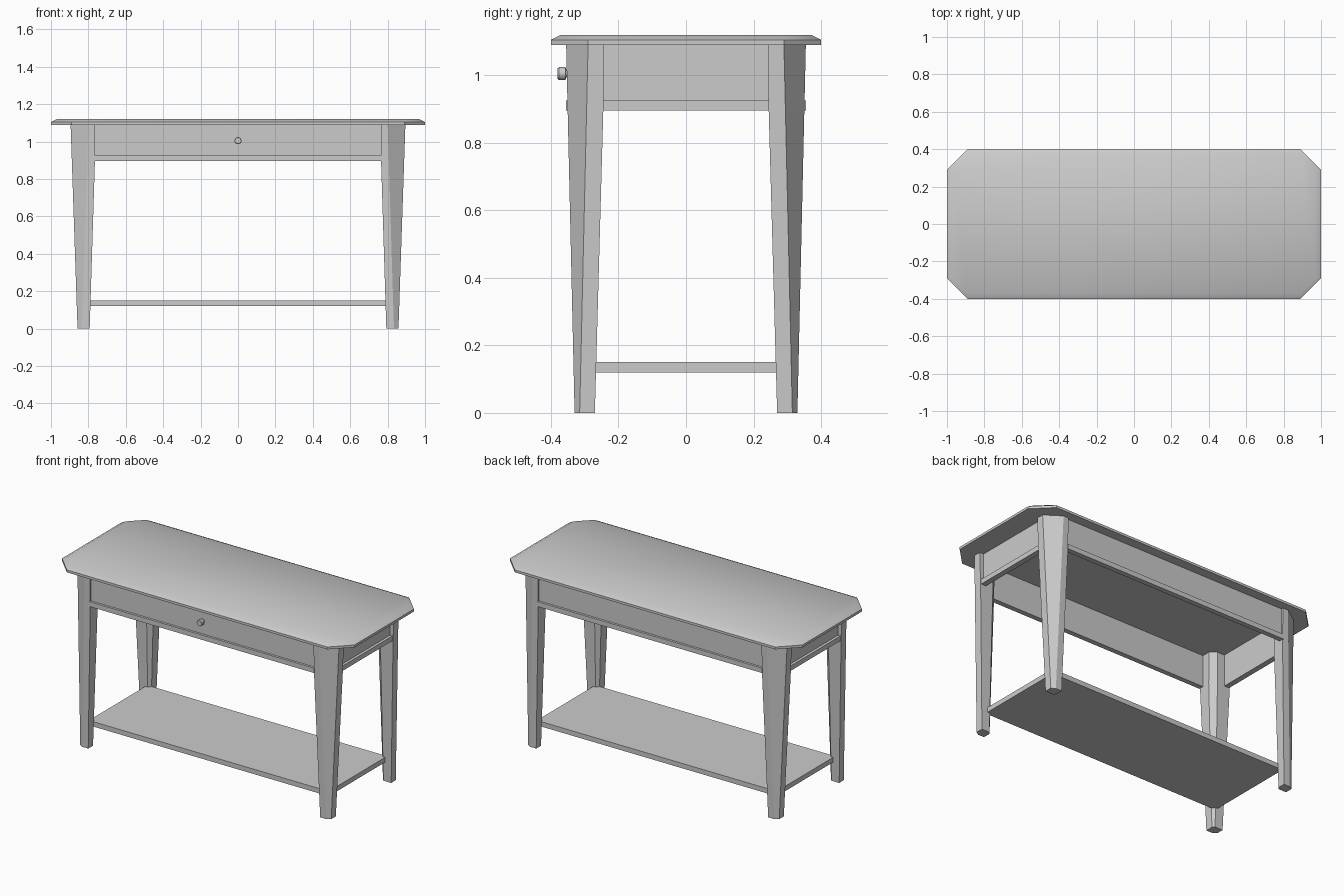
import bpy, bmesh, math
from mathutils import Vector

if "Cube" in bpy.data.objects:
    bpy.data.objects.remove(bpy.data.objects["Cube"], do_unlink=True)

grey = bpy.data.materials.new("plain_grey")
grey.use_nodes = True
colour = (0.6, 0.6, 0.6, 1)
grey.diffuse_color = colour
grey.node_tree.nodes["Principled BSDF"].inputs["Base Color"].default_value = colour


def finish(name, bm, smooth_angle=None):
    bmesh.ops.recalc_face_normals(bm, faces=bm.faces)
    mesh = bpy.data.meshes.new(name)
    bm.to_mesh(mesh)
    bm.free()
    mesh.materials.append(grey)
    if smooth_angle:
        for p in mesh.polygons:
            p.use_smooth = True
        mesh.set_sharp_from_angle(angle=math.radians(smooth_angle))
    obj = bpy.data.objects.new(name, mesh)
    bpy.context.collection.objects.link(obj)
    return obj


def loft(name, rings, smooth_angle=None):
    """Skin a closed solid through rings of matching points."""
    bm = bmesh.new()
    loops = [[bm.verts.new(p) for p in ring] for ring in rings]
    n = len(loops[0])
    for a, b in zip(loops, loops[1:]):
        for i in range(n):
            j = (i + 1) % n
            bm.faces.new((a[i], a[j], b[j], b[i]))
    bm.faces.new(loops[0])
    bm.faces.new(loops[-1])
    return finish(name, bm, smooth_angle)


def box(name, low, high):
    corners = [(low[0], low[1]), (high[0], low[1]), (high[0], high[1]), (low[0], high[1])]
    return loft(name, [[(x, y, z) for x, y in corners] for z in (low[2], high[2])])


def octagon(hx, hy, cut, z):
    quarter = [(hx, hy - cut), (hx - cut, hy)]
    pts = quarter + [(-x, y) for x, y in reversed(quarter)]
    pts += [(-x, -y) for x, y in pts]
    return [(x, y, z) for x, y in pts]


# Table top with clipped corners and a sloped upper edge
loft("table_top", [octagon(1, 0.4, 0.11, 1.09), octagon(1, 0.4, 0.11, 1.105),
                   octagon(0.97, 0.37, 0.08, 1.12)], 32)

# Tapered legs: clipped outer and inner corners, straight inside beside the apron
APRON_Z, TOP_Z = 0.895, 1.09
leg_top = [(0.895, 0.245), (0.895, 0.29), (0.80, 0.355),
           (0.765, 0.355), (0.765, 0.275), (0.80, 0.245)]
leg_foot = [(0.858, 0.27), (0.858, 0.315), (0.834, 0.33),
            (0.793, 0.33), (0.793, 0.283), (0.805, 0.27)]
leg_mid = []
for top, foot in zip(leg_top, leg_foot):
    mid = Vector(foot).lerp(Vector(top), APRON_Z / TOP_Z)
    x = top[0] if top[0] < 0.8 else mid.x
    y = top[1] if top[1] < 0.25 else mid.y
    leg_mid.append((x, y))

for side, sx in (("left", 1), ("right", -1)):
    for end, sy in (("front", -1), ("back", 1)):
        loft(f"{end}_{side}_leg",
             [[(sx * x, sy * y, z) for x, y in ring]
              for ring, z in ((leg_foot, 0), (leg_mid, APRON_Z), (leg_top, TOP_Z))])


# Aprons, each with a raised strip along the lower edge
def span(sign, inner, outer):
    return sorted((sign * inner, sign * outer))


for end, s in (("front", -1), ("back", 1)):
    for part, inner, outer, top in (("apron", 0.325, 0.342, TOP_Z), ("strip", 0.33, 0.356, 0.925)):
        a, b = span(s, inner, outer)
        box(f"{end}_{part}", (-0.77, a, APRON_Z), (0.77, b, top))

for side, s in (("left", 1), ("right", -1)):
    for part, inner, outer, top in (("apron", 0.85, 0.867, TOP_Z), ("strip", 0.855, 0.884, 0.925)):
        a, b = span(s, inner, outer)
        box(f"{side}_{part}", (a, -0.25, APRON_Z), (b, 0.25, top))

# Low shelf between the legs
box("shelf", (-0.82, -0.285, 0.12), (0.82, 0.285, 0.15))

# Round drawer knob on a short stem
knob_profile = [(0.012, -0.335), (0.012, -0.355), (0.019, -0.357), (0.019, -0.376), (0.016, -0.38)]
SIDES = 20
loft("drawer_knob",
     [[(r * math.cos(2 * math.pi * i / SIDES), y, 1.005 + r * math.sin(2 * math.pi * i / SIDES))
       for i in range(SIDES)] for r, y in knob_profile], 35)
